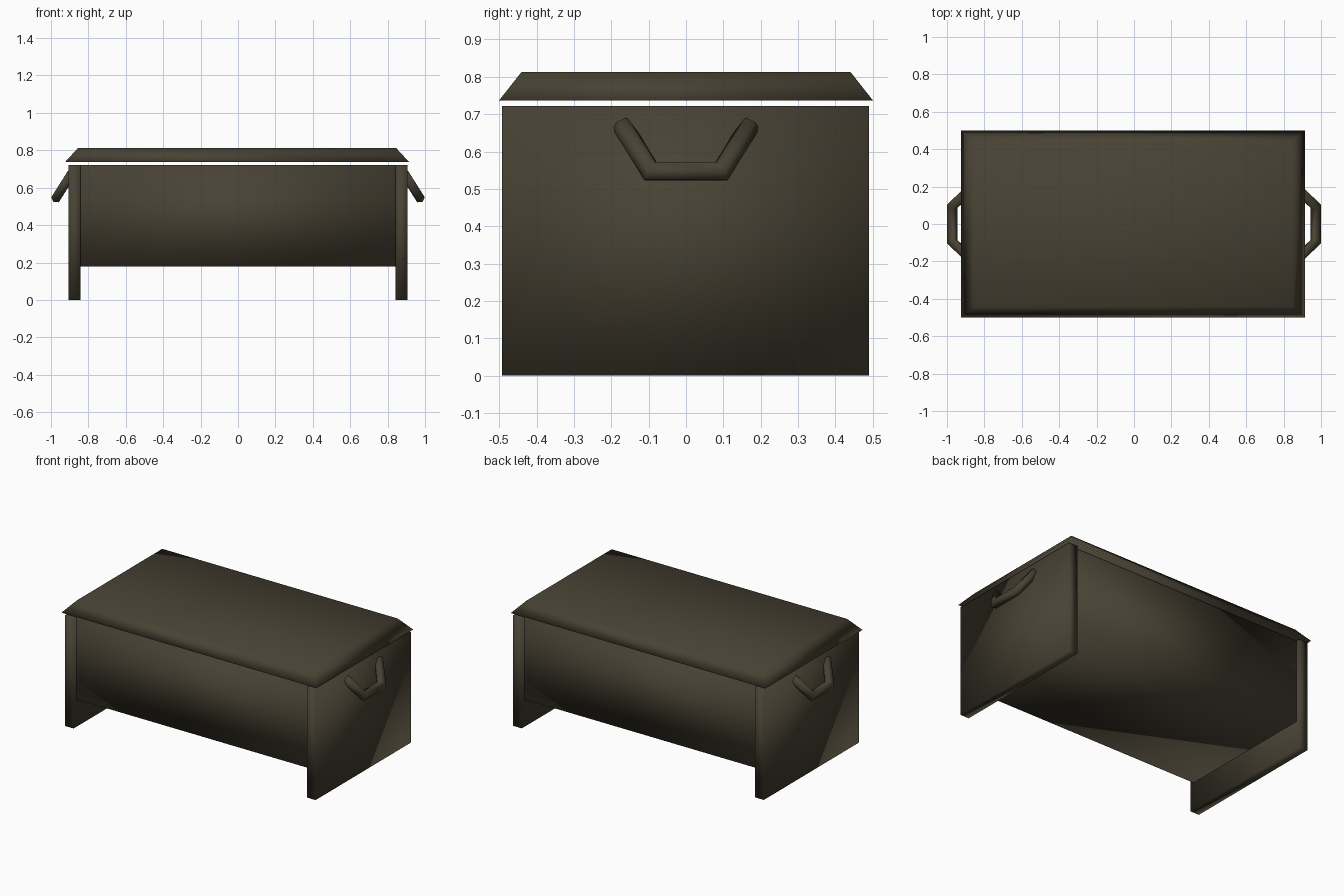
import bpy, bmesh, math
from mathutils import Vector

if "Cube" in bpy.data.objects:
    bpy.data.objects.remove(bpy.data.objects["Cube"])

olive = bpy.data.materials.new("dark olive")
olive.diffuse_color = (0.065, 0.055, 0.034, 1)
olive.use_nodes = True
olive.node_tree.nodes["Principled BSDF"].inputs["Base Color"].default_value = olive.diffuse_color


def finish(name, bm):
    bmesh.ops.recalc_face_normals(bm, faces=bm.faces[:])
    me = bpy.data.meshes.new(name)
    bm.to_mesh(me)
    bm.free()
    for p in me.polygons:
        p.use_smooth = True
    me.materials.append(olive)
    ob = bpy.data.objects.new(name, me)
    bpy.context.collection.objects.link(ob)
    return ob


def block(name, x, y, z, inset=(0, 0)):
    """Box from ranges; inset narrows the top."""
    bm = bmesh.new()
    bmesh.ops.create_cube(bm, size=1)
    for v in bm.verts:
        sx, sy, sz = (1 if c > 0 else 0 for c in v.co)
        v.co = (x[sx], y[sy], z[sz])
        if sz:
            v.co.x += inset[0] * (1 - 2 * sx)
            v.co.y += inset[1] * (1 - 2 * sy)
    return finish(name, bm)


def handle(name, side, radius=0.028, sides=6):
    """Angular tube bent down and outwards from the end panel."""
    path = [Vector(p) for p in ((0.892, -0.172, 0.672), (0.971, -0.095, 0.547),
                                (0.971, 0.095, 0.547), (0.892, 0.172, 0.672))]
    normal = (path[1] - path[0]).cross(path[2] - path[1]).normalized()
    bm = bmesh.new()
    rings = []
    for i, p in enumerate(path):
        d_in = (p - path[i - 1]).normalized() if i > 0 else (path[1] - p).normalized()
        d_out = (path[i + 1] - p).normalized() if i < 3 else d_in
        u = normal.cross(d_in + d_out).normalized()
        miter = 1 / math.cos(d_in.angle(d_out) / 2)
        ring = []
        for k in range(sides):
            a = math.tau * k / sides
            q = p + radius * (u * math.cos(a) * miter + normal * math.sin(a))
            ring.append(bm.verts.new((q.x * side, q.y, q.z)))
        rings.append(ring)
    for a, b in zip(rings, rings[1:]):
        for k in range(sides):
            j = (k + 1) % sides
            bm.faces.new((a[k], a[j], b[j], b[k]))
    bm.faces.new(rings[0])
    bm.faces.new(rings[-1])
    return finish(name, bm)


# Chest body hung between the end panels
block("chest_body", (-0.845, 0.845), (-0.465, 0.465), (0.18, 0.722))

# End panels that act as legs, each with a carrying handle
for label, side in (("left", -1), ("right", 1)):
    block(label + "_end_panel", sorted((0.842 * side, 0.905 * side)),
          (-0.492, 0.49), (0, 0.722))
    handle(label + "_handle", side)

# Lid with sloped edges, floating slightly above the body
block("lid", (-0.925, 0.915), (-0.5, 0.5), (0.737, 0.813), (0.07, 0.06))
